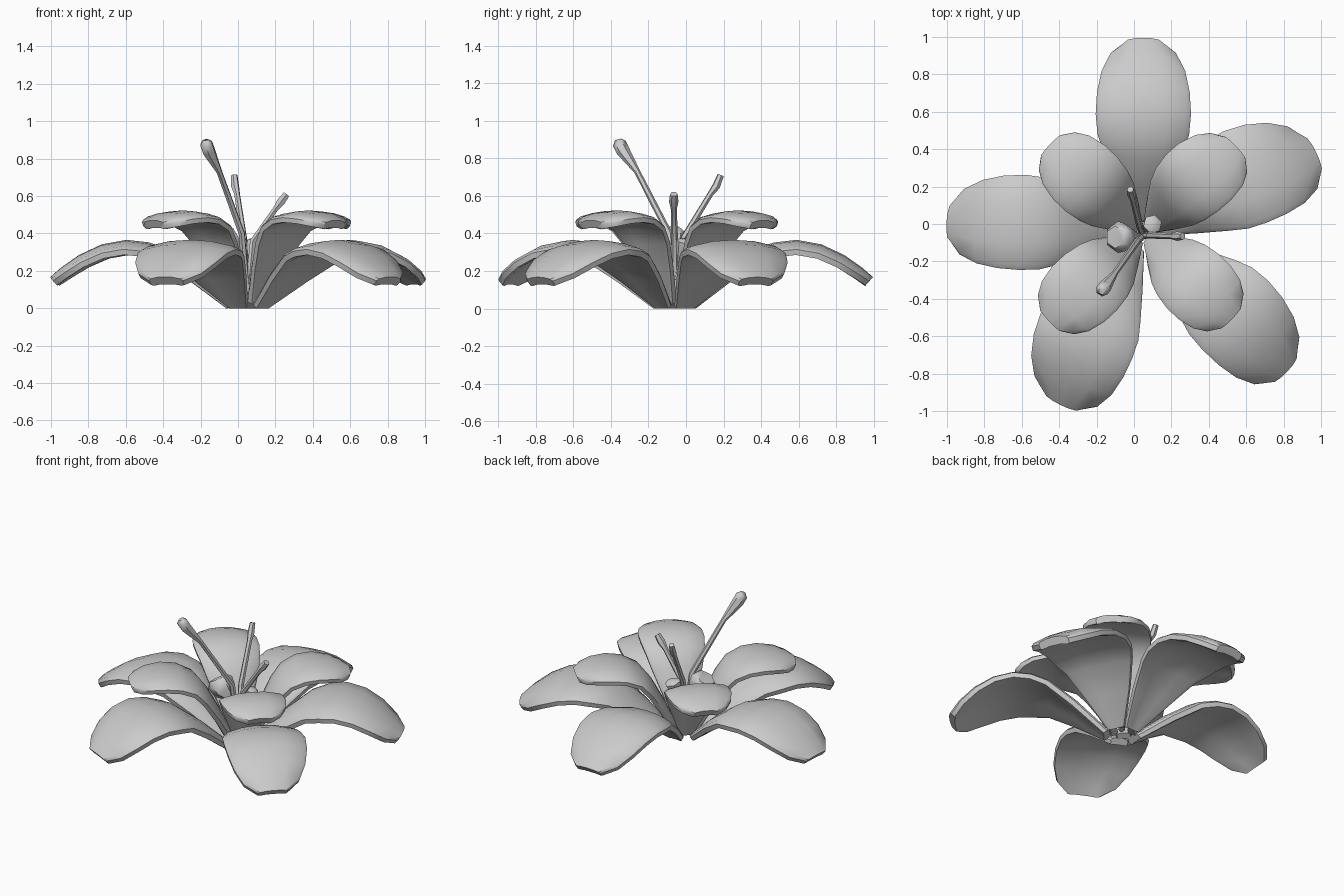
import bpy, bmesh, math
from mathutils import Vector

if "Cube" in bpy.data.objects:
    bpy.data.objects.remove(bpy.data.objects["Cube"])

BASE = Vector((0.05, -0.06, 0))

grey = bpy.data.materials.new("plain grey")
grey.diffuse_color = (0.6, 0.6, 0.6, 1)
grey.use_nodes = True
grey.node_tree.nodes["Principled BSDF"].inputs["Base Color"].default_value = grey.diffuse_color


def finish(name, bm, angle):
    bmesh.ops.recalc_face_normals(bm, faces=bm.faces)
    me = bpy.data.meshes.new(name)
    bm.to_mesh(me)
    bm.free()
    me.materials.append(grey)
    ob = bpy.data.objects.new(name, me)
    bpy.context.collection.objects.link(ob)
    bpy.ops.object.select_all(action='DESELECT')
    ob.select_set(True)
    bpy.context.view_layer.objects.active = ob
    bpy.ops.object.shade_smooth_by_angle(angle=math.radians(angle))


# Petal: closed, slightly arched sections (top, rim, chamfered underside) along a drooping spine
def petal(name, profile, deg, length, bow, wide, thick, arch, base=BASE):
    a = math.radians(deg)
    d, s = Vector((math.cos(a), math.sin(a), 0)), Vector((-math.sin(a), math.cos(a), 0))
    end = profile[-1][0]
    wmax = max(p[2] for p in profile)
    bm = bmesh.new()
    rings = []
    for i, (r, z, w) in enumerate(profile):
        p, q = profile[max(i - 1, 0)], profile[min(i + 1, len(profile) - 1)]
        t = Vector((q[0] - p[0], q[1] - p[1])).normalized()
        nrm = d * -t.y + Vector((0, 0, t.x))
        c = base + d * (r * length / end) + s * bow * math.sin(math.pi * min(1, r / end)) + Vector((0, 0, z))
        # (side fraction, depth below the top surface)
        section = [(-1, .3), (-.9, .08), (-.45, 0), (0, 0), (.45, 0), (.9, .08), (1, .3),
                   (.98, .9), (.84, 1.05), (.4, 1), (-.4, 1), (-.84, 1.05), (-.98, .9)]
        ring = []
        for u, k in section:
            v = c + s * (u * w * wide) - nrm * (k * thick + arch * u * u * w / wmax)
            v.z = max(v.z, 0)
            ring.append(bm.verts.new(v))
        rings.append(ring)
    n = len(rings[0])
    for A, B in zip(rings, rings[1:]):
        for j in range(n):
            bm.faces.new((A[j], A[(j + 1) % n], B[(j + 1) % n], B[j]))
    bm.faces.new(rings[0])
    bm.faces.new(rings[-1])
    finish(name, bm, 35)


# Spine points: distance, top height, half width
OUTER = [(.07, .03, .05), (.25, .195, .145), (.41, .315, .215), (.52, .352, .25), (.64, .366, .26),
         (.77, .342, .253), (.89, .285, .228), (.985, .217, .178), (1.04, .168, .095)]
INNER = [(.03, .04, .04), (.11, .22, .105), (.19, .37, .16), (.26, .46, .185), (.36, .51, .2),
         (.46, .523, .2), (.56, .512, .18), (.63, .49, .14), (.67, .47, .08)]

for i, (deg, length, bow, wide) in enumerate([(90, 1.055, 0, .98), (25.5, 1.025, .05, 1.04),
                                              (-43.5, 1.06, .03, .98), (244, 1.01, -.04, 1.05),
                                              (176, 1.055, -.025, .98)]):
    petal(f"outer_petal_{i + 1}", OUTER, deg, length, bow, wide, .052, .035)

for i, (deg, length, bow, wide) in enumerate([(43, .68, .02, 1.03), (136.5, .69, 0, 1),
                                              (223, .69, 0, 1.02), (-44, .66, 0, 1)]):
    petal(f"inner_petal_{i + 1}", INNER, deg, length, bow, wide, .044, .025, Vector((.05, -.05, 0)))


# Stamen: six-sided tube through points (x, y, z, radius)
def stamen(name, pts):
    bm = bmesh.new()
    rings = []
    for i, p in enumerate(pts):
        a, b = pts[max(i - 1, 0)], pts[min(i + 1, len(pts) - 1)]
        rot = (Vector(b[:3]) - Vector(a[:3])).to_track_quat('Z', 'Y')
        rings.append([bm.verts.new(Vector(p[:3]) + rot @ Vector((p[3] * math.cos(k * math.pi / 3),
                      p[3] * math.sin(k * math.pi / 3), 0))) for k in range(6)])
    for A, B in zip(rings, rings[1:]):
        for j in range(6):
            bm.faces.new((A[j], A[(j + 1) % 6], B[(j + 1) % 6], B[j]))
    bm.faces.new(rings[0])
    bm.faces.new(rings[-1])
    finish(name, bm, 50)


stamen("tall_stamen", [(.05, -.06, .05, .02), (.02, -.09, .4, .018), (-.1, -.26, .73, .016),
                       (-.155, -.335, .84, .036), (-.17, -.355, .88, .036), (-.172, -.36, .9, .018)])
stamen("back_stamen", [(.05, -.06, .05, .02), (.03, -.01, .38, .018), (-.005, .13, .61, .016),
                       (-.015, .16, .65, .022), (-.02, .185, .71, .018)])
stamen("side_stamen", [(.05, -.06, .05, .02), (.08, -.06, .36, .018), (.2, -.065, .53, .016),
                       (.23, -.065, .57, .025), (.26, -.065, .61, .02)])

# Short stamens with broad heads deep in the flower
stamen("short_stamen_left", [(.05, -.06, .05, .02), (0, -.065, .29, .025), (-.05, -.07, .34, .075),
                             (-.085, -.07, .385, .085), (-.1, -.07, .41, .06)])
stamen("short_stamen_right", [(.05, -.06, .05, .02), (.075, -.03, .25, .02), (.09, -.01, .32, .048),
                              (.1, 0, .355, .052), (.102, .002, .37, .03)])
